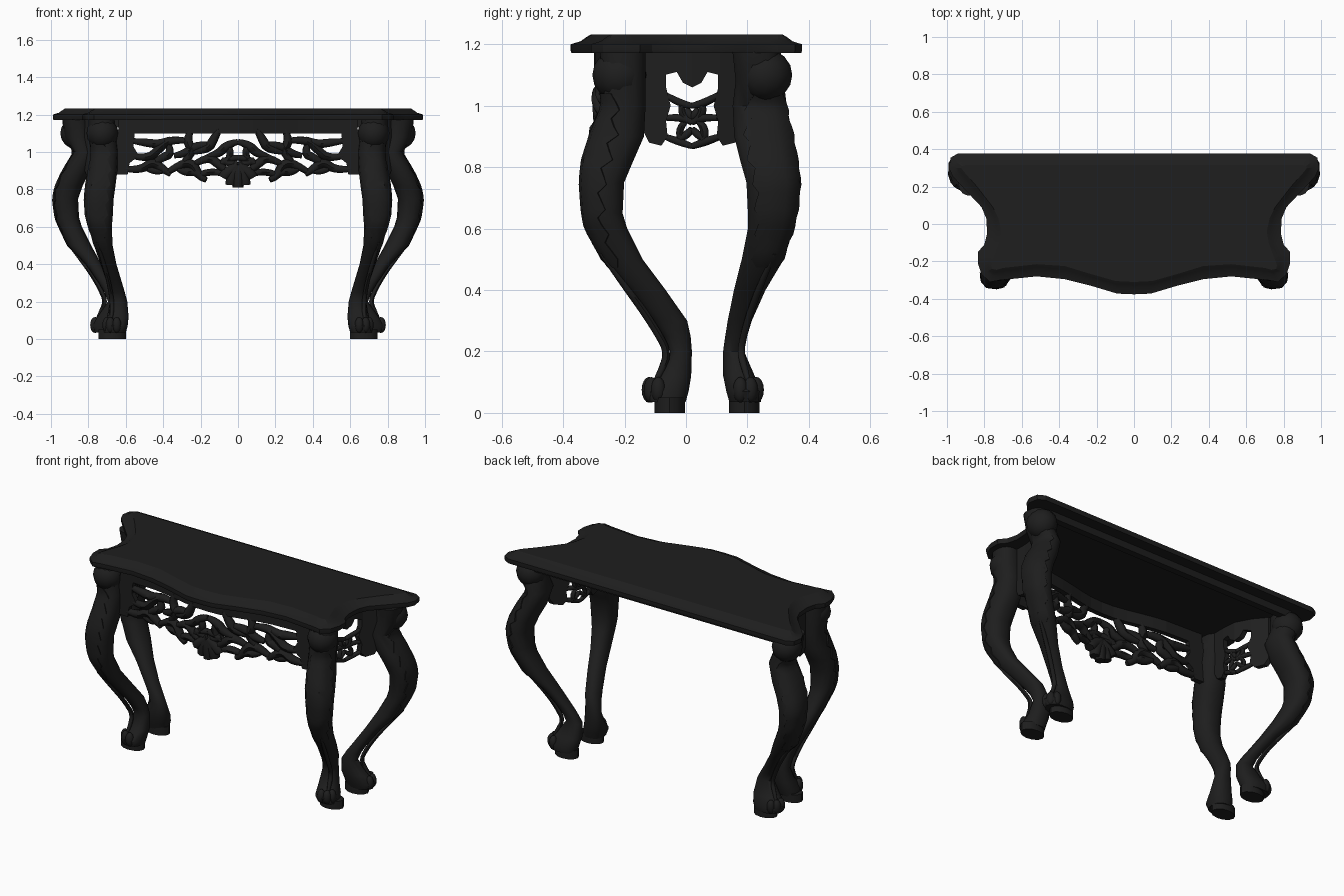
import bpy, bmesh, math
from mathutils import Vector

if "Cube" in bpy.data.objects:
    bpy.data.objects.remove(bpy.data.objects["Cube"])

black = bpy.data.materials.new("black lacquer")
black.diffuse_color = (0.013, 0.013, 0.013, 1)
black.use_nodes = True
black.node_tree.nodes["Principled BSDF"].inputs["Base Color"].default_value = black.diffuse_color


def finish(ob, angle=40):
    ob.data.materials.append(black)
    bpy.ops.object.select_all(action='DESELECT')
    ob.select_set(True)
    bpy.context.view_layer.objects.active = ob
    if ob.type == 'CURVE':
        bpy.ops.object.convert(target='MESH')
    bpy.ops.object.shade_smooth_by_angle(angle=math.radians(angle))


def make(name, bm, angle=40):
    bmesh.ops.recalc_face_normals(bm, faces=bm.faces)
    me = bpy.data.meshes.new(name)
    bm.to_mesh(me)
    bm.free()
    ob = bpy.data.objects.new(name, me)
    bpy.context.collection.objects.link(ob)
    finish(ob, angle)


def loft(bm, rings, closed=True):
    vs = [[bm.verts.new(p) for p in r] for r in rings]
    n = len(vs[0])
    for a, b in zip(vs, vs[1:]):
        for i in range(n if closed else n - 1):
            j = (i + 1) % n
            bm.faces.new((a[i], a[j], b[j], b[i]))
    if closed:
        bm.faces.new(vs[0])
        bm.faces.new(vs[-1])


def interp(table, t):
    table = sorted(table)
    t = min(max(t, table[0][0]), table[-1][0])
    for a, b in zip(table, table[1:]):
        if t <= b[0]:
            f = (t - a[0]) / (b[0] - a[0])
            return [p + (q - p) * f for p, q in zip(a[1:], b[1:])]


def ball(bm, c, r):
    vs = bmesh.ops.create_uvsphere(bm, u_segments=12, v_segments=8, radius=1)['verts']
    for v in vs:
        v.co = Vector(c) + Vector((v.co.x * r[0], v.co.y * r[1], v.co.z * r[2]))


def strokes(name, lines, radius, taper=0.7):
    cu = bpy.data.curves.new(name, 'CURVE')
    cu.dimensions = '3D'
    cu.bevel_depth, cu.bevel_resolution, cu.resolution_u = radius, 1, 4
    cu.use_fill_caps = True
    for pts in lines:
        sp = cu.splines.new('NURBS')
        sp.points.add(len(pts) - 1)
        for i, (q, p) in enumerate(zip(sp.points, pts)):
            q.co = (*p, 1)
            q.radius = taper if i in (0, len(pts) - 1) else 1.15
        sp.order_u = min(3, len(pts))
        sp.use_endpoint_u = True
    ob = bpy.data.objects.new(name, cu)
    bpy.context.collection.objects.link(ob)
    finish(ob, 60)


# Table top: moulded edge lofted between outer and inner outline (right half, back to front)
outer = [(0, .378), (.94, .378), (.98, .355), (.99, .30), (.97, .255), (.90, .18), (.815, .09),
         (.79, .03), (.785, -.05), (.80, -.11), (.835, -.15), (.835, -.21), (.815, -.27), (.77, -.31),
         (.715, -.30), (.52, -.28), (.37, -.295), (.23, -.33), (.09, -.372), (0, -.376)]
inner = [(0, .315), (.90, .315), (.92, .31), (.925, .30), (.91, .28), (.84, .20), (.755, .09),
         (.725, .03), (.71, -.04), (.72, -.10), (.75, -.18), (.765, -.22), (.76, -.24), (.735, -.245),
         (.70, -.235), (.52, -.215), (.37, -.225), (.24, -.265), (.10, -.305), (0, -.31)]
outer += [(-x, y) for x, y in outer[-2:0:-1]]
inner += [(-x, y) for x, y in inner[-2:0:-1]]
bm = bmesh.new()
loft(bm, [[(a[0] + (b[0] - a[0]) * t, a[1] + (b[1] - a[1]) * t, z) for a, b in zip(outer, inner)]
          for t, z in ((.04, 1.172), (0, 1.18), (0, 1.2), (.5, 1.21), (.75, 1.222), (1, 1.232))])
make("table_top", bm, 25)

# Back rail under the top
bm = bmesh.new()
loft(bm, [[(x, .27, 1.13), (x, .31, 1.13), (x, .31, 1.175), (x, .27, 1.175)] for x in (-.85, .85)])
make("back_rail", bm)

# Cabriole legs: rows of z, x min, x max, y min, y max
front_rows = [(1.175, .66, .80, -.28, -.13), (1.08, .65, .80, -.28, -.13), (1.0, .64, .785, -.275, -.13),
              (.9, .645, .80, -.315, -.135), (.82, .655, .815, -.34, -.17), (.75, .665, .822, -.347, -.20),
              (.65, .67, .815, -.34, -.205), (.6, .675, .80, -.33, -.19), (.5, .67, .77, -.275, -.14),
              (.4, .65, .735, -.19, -.065), (.3, .62, .70, -.11, .005), (.25, .605, .69, -.075, .016),
              (.2, .592, .685, -.052, .02), (.12, .585, .70, -.09, .018), (.07, .59, .72, -.14, .01),
              (.035, .60, .72, -.125, 0)]
back_rows = [(1.175, .80, .94, .15, .30), (1.08, .79, .93, .16, .32), (1.0, .76, .88, .15, .33),
             (.9, .79, .94, .155, .35), (.82, .83, .978, .175, .363), (.75, .855, .993, .195, .372),
             (.65, .85, .98, .20, .363), (.6, .835, .96, .20, .352), (.5, .785, .912, .18, .32),
             (.4, .73, .815, .155, .26), (.3, .665, .745, .135, .215), (.25, .63, .715, .127, .20),
             (.2, .60, .695, .12, .19), (.12, .59, .75, .12, .225), (.07, .60, .79, .13, .25),
             (.035, .61, .775, .14, .245)]


def leg_point(rows, z, a, sx, k=1.0):
    x0, x1, y0, y1 = interp(rows, z)
    c, s = math.cos(a), math.sin(a)
    c, s = math.copysign(abs(c) ** .85, c), math.copysign(abs(s) ** .85, s)
    return (sx * ((x0 + x1) / 2 + k * c * (x1 - x0) / 2), (y0 + y1) / 2 + k * s * (y1 - y0) / 2, z)


def leg(name, rows, sx, out, knob, foot_y):
    # leg body with scroll knob at the top, toes and round foot block
    bm = bmesh.new()
    loft(bm, [[leg_point(rows, r[0], math.tau * i / 14, sx) for i in range(14)] for r in rows])
    ball(bm, (sx * knob[0], knob[1], 1.1), (.085, .088, .085))
    for da in (-.6, 0, .6):
        ball(bm, leg_point(rows, .075, out + da, sx, .8), (.024, .024, .042))
    make(name, bm, 50)
    bm = bmesh.new()
    loft(bm, [[(sx * (.6725 + .073 * math.cos(a)), foot_y + .05 * math.sin(a), z)
               for a in [math.tau * i / 12 for i in range(12)]] for z in (0, .05)])
    make(name + "_foot_block", bm)
    # carved leaf with a jagged edge lying on the knee
    rings = []
    for i in range(22):
        z = 1.04 - .027 * i
        w = (.55 + .5 * math.sin(math.pi * (i + 2) / 25)) + (-.13, .02, .16)[i % 3]
        rings.append([leg_point(rows, z, out + w * t, sx, k) for t, k in
                      ((-1, .96), (-.97, 1.05), (-.5, 1.04), (0, 1.07), (.5, 1.04), (.97, 1.05), (1, .96))])
    bm = bmesh.new()
    loft(bm, rings, False)
    make(name + "_leaf", bm)
    # thin tendril running down the shin
    path = [leg_point(rows, z, out, sx, k) for z, k in
            ((.52, .98), (.42, 1.05), (.33, 1.2), (.26, 1.38), (.2, 1.36), (.14, 1.05), (.09, .9))]
    strokes(name + "_tendril", [path], .011)


for sx, side in ((1, "right"), (-1, "left")):
    leg("front_leg_" + side, front_rows, sx, math.atan2(-.85, .5), (.725, -.217), -.053)
    leg("back_leg_" + side, back_rows, sx, math.atan2(.4, .9), (.865, .258), .19)


# Pierced aprons: drawn flat in (u, z), then bent along the edge of the top
def front_map(u, z, d=0):
    y = interp([(0, -.285), (.1, -.28), (.23, -.25), (.37, -.22), (.7, -.205)], abs(u))[0]
    return (u, y + d, z)


def side_map(sx):
    def f(u, z, d=0):
        x = interp([(-.2, .70), (0, .70), (.08, .73), (.2, .83)], u + .02)[0]
        return (sx * (x - d), u + .02, z)
    return f


def plates(name, shapes, fmap, thick):
    bm = bmesh.new()
    for shape in shapes:
        for m in (1, -1):
            loft(bm, [[fmap(m * u, z, d) for u, z in shape] for d in (-thick / 2, thick / 2)])
    make(name, bm, 30)


def both(lines, fmap):
    return [[fmap(m * u, z) for u, z in line] for line in lines for m in (1, -1)]


# Front apron: top band, corner brackets, scrollwork and hanging shell
band = [[(a, 1.10), (a + .08, 1.10), (a + .08, 1.175), (a, 1.175)] for a in [.08 * i for i in range(8)]]
bracket = [(.66, 1.12), (.55, 1.12), (.56, 1.03), (.53, .98), (.58, .94), (.59, .88), (.66, .88)]
plates("front_apron_band", band + [bracket], front_map, .03)
scrolls = [
    [(.57, .98), (.48, .96), (.42, 1.02), (.36, 1.07), (.27, 1.06)],
    [(.61, .91), (.52, .90), (.46, .95), (.40, .91), (.36, .88)],
    [(.46, .93), (.41, .97), (.35, .99), (.38, 1.06)],
    [(.50, .92), (.44, .89), (.40, .90)],
    [(.38, .89), (.30, .94), (.24, .94), (.21, .87), (.17, .85)],
    [(.31, .92), (.23, 1.0), (.28, 1.06), (.25, 1.12)],
    [(.25, 1.0), (.16, 1.01), (.13, 1.07), (.10, 1.12)],
    [(.24, .93), (.16, .98), (.10, .93), (.05, .89)],
    [(.17, .97), (.10, .99), (.06, 1.04), (0, 1.055)],
    [(.12, .92), (.05, .97), (0, .97)],
    [(.07, .88), (.14, .91), (.22, .87)],
    [(.57, 1.06), (.49, 1.05), (.42, 1.04), (.36, 1.07)],
    [(.34, .98), (.28, .99), (.22, 1.04), (.14, 1.04)],
    [(.32, .91), (.28, .89), (.23, .90), (.18, .86)],
    [(.05, 1.03), (.03, .99), (.06, .95)],
    [(.09, .96), (.04, .93), (0, .94)]]
strokes("front_apron_scrollwork", both(scrolls, front_map), .023)
shell = [[(0, .93), (.035 * i, .88), (.04 * i, .81 + .013 * i * i)] for i in range(3)]
strokes("front_apron_shell", both(shell, front_map), .034, .85)

# Side aprons: stiles, heart-shaped top and scrollwork
stile = [(.16, 1.175), (.085, 1.175), (.085, 1.06), (.07, 1.0), (.085, .95), (.08, .9),
         (.10, .87), (.14, .88), (.16, .92)]
heart = [(0, 1.175), (.09, 1.175), (.09, 1.10), (.05, 1.11), (.03, 1.075), (0, 1.06)]
side_scrolls = [
    [(.085, 1.035), (.04, 1.005), (0, 1.0)],
    [(.03, 1.01), (.045, .97), (0, .945)],
    [(.02, .99), (.01, .97), (0, .96)],
    [(.085, .96), (.04, .965), (0, .95)],
    [(.09, .90), (.05, .885), (0, .868)],
    [(.02, .95), (.055, .92), (.03, .875)],
    [(.0, .925), (.02, .90), (.05, .89)]]
for sx, side in ((1, "right"), (-1, "left")):
    plates("side_apron_" + side, [stile, heart], side_map(sx), .03)
    strokes("side_apron_scrollwork_" + side, both(side_scrolls, side_map(sx)), .015)
